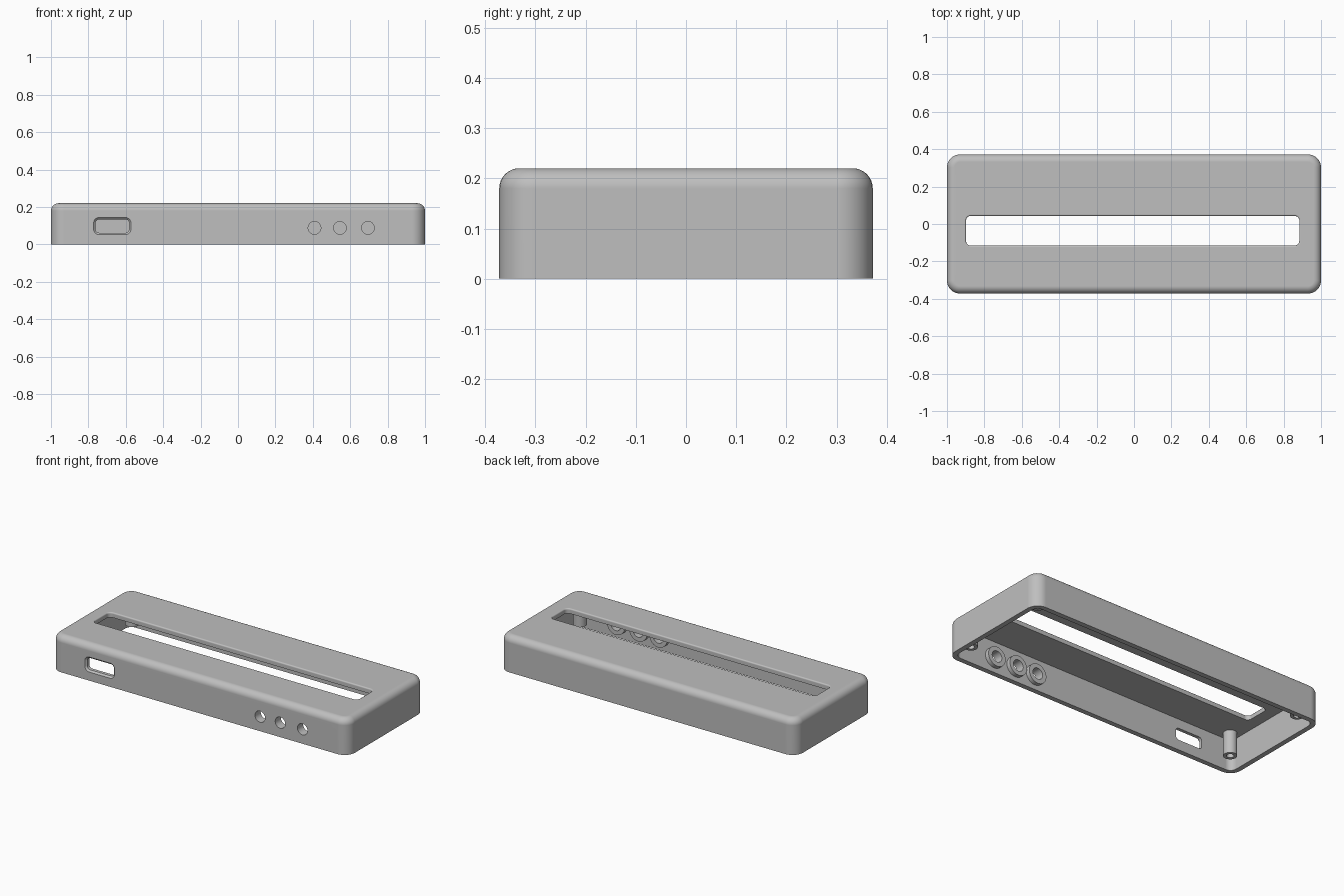
import bpy, bmesh
from math import sin, cos, pi, radians
from mathutils import Matrix

cube = bpy.data.objects.get("Cube")
if cube:
    bpy.data.objects.remove(cube, do_unlink=True)

grey = bpy.data.materials.new("light_grey_plastic")
grey.use_nodes = True
COLOUR = (0.52, 0.52, 0.52, 1)
grey.diffuse_color = COLOUR
grey.node_tree.nodes["Principled BSDF"].inputs["Base Color"].default_value = COLOUR

HALF_X, HALF_Y, HEIGHT, WALL = 1.0, 0.372, 0.22, 0.03
UPRIGHT = Matrix.Rotation(radians(90), 4, "X")   # local z points to the front


def rounded_rect(half_x, half_y, radius, level, cx=0, cy=0, steps=8):
    """Ring of points round a rectangle with rounded corners."""
    ring = []
    for i, (sx, sy) in enumerate([(1, 1), (-1, 1), (-1, -1), (1, -1)]):
        for k in range(steps + 1):
            a = (i + k / steps) * pi / 2
            ring.append((cx + sx * (half_x - radius) + radius * cos(a),
                         cy + sy * (half_y - radius) + radius * sin(a), level))
    return ring


def circle(radius, level, cx, cy, count=32):
    return [(cx + radius * cos(2 * pi * k / count),
             cy + radius * sin(2 * pi * k / count), level) for k in range(count)]


def loft(name, rings, closed=False, matrix=None):
    """Skin a stack of rings, either capped or closed back on itself."""
    bm = bmesh.new()
    loops = [[bm.verts.new(p) for p in ring] for ring in rings]
    pairs = list(zip(loops, loops[1:]))
    if closed:
        pairs.append((loops[-1], loops[0]))
    else:
        bm.faces.new(loops[0])
        bm.faces.new(loops[-1])
    for a, b in pairs:
        for i in range(len(a)):
            j = (i + 1) % len(a)
            bm.faces.new((a[i], a[j], b[j], b[i]))
    bmesh.ops.recalc_face_normals(bm, faces=bm.faces)
    if matrix:
        bm.transform(matrix)
    mesh = bpy.data.meshes.new(name)
    bm.to_mesh(mesh)
    bm.free()
    mesh.materials.append(grey)
    obj = bpy.data.objects.new(name, mesh)
    bpy.context.collection.objects.link(obj)
    return obj


def activate(obj):
    bpy.ops.object.select_all(action="DESELECT")
    obj.select_set(True)
    bpy.context.view_layer.objects.active = obj


def cut(target, cutter):
    mod = target.modifiers.new("cut", "BOOLEAN")
    mod.operation, mod.solver, mod.object = "DIFFERENCE", "EXACT", cutter
    activate(target)
    bpy.ops.object.modifier_apply(modifier=mod.name)
    bpy.data.objects.remove(cutter, do_unlink=True)


def smooth(obj):
    activate(obj)
    bpy.ops.object.shade_smooth_by_angle(angle=radians(30))
    obj.modifiers.new("flat_normals", "WEIGHTED_NORMAL").keep_sharp = True


# Case shell: outside wall, rounded top edge, slot, ceiling, inside wall
CORNER, FILLET, LIP = 0.07, 0.04, 0.008
rings = [rounded_rect(HALF_X, HALF_Y, CORNER, 0)]
for k in range(9):
    a = k / 8 * pi / 2
    inset = FILLET * (1 - cos(a))
    rings.append(rounded_rect(HALF_X - inset, HALF_Y - inset, CORNER - inset,
                              HEIGHT - FILLET + FILLET * sin(a)))
for k in range(5):
    a = k / 4 * pi / 2
    grow = LIP * (1 - sin(a))
    rings.append(rounded_rect(0.891 + grow, 0.079 + grow, 0.025 + grow,
                              HEIGHT - LIP + LIP * cos(a), -0.007, -0.036))
rings.append(rounded_rect(0.891, 0.079, 0.025, HEIGHT - WALL, -0.007, -0.036))
for level in (HEIGHT - WALL, 0):
    rings.append(rounded_rect(HALF_X - WALL, HALF_Y - WALL, CORNER - WALL, level))
case = loft("case_shell", rings, closed=True)

# Port window with a chamfered front edge
CHAMFER = 0.01
port = [rounded_rect(0.1 - inset, 0.046 - inset, 0.03 - inset, depth, -0.672, 0.098)
        for inset, depth in [(0, HALF_Y + 0.05), (0, HALF_Y),
                             (CHAMFER, HALF_Y - CHAMFER), (CHAMFER, HALF_Y - 0.1)]]
cut(case, loft("port_cutter", port, matrix=UPRIGHT))

# Button holes, each with a collar on the inside of the front wall
HOLE, COLLAR, HOLE_Z = 0.034, 0.06, 0.088
for i, x in enumerate((0.409, 0.545, 0.695)):
    ends = (HALF_Y + 0.05, HALF_Y - 0.1)
    cut(case, loft("hole_cutter", [circle(HOLE, d, x, HOLE_Z) for d in ends],
                   matrix=UPRIGHT))
    outer, inner = HALF_Y - WALL + 0.005, HALF_Y - WALL - 0.025
    collar = loft(f"button_collar_{i + 1}",
                  [circle(r, d, x, HOLE_Z) for r, d in
                   [(COLLAR, outer), (COLLAR, inner), (HOLE, inner), (HOLE, outer)]],
                  closed=True, matrix=UPRIGHT)
    smooth(collar)
smooth(case)

# Screw posts hanging from the ceiling, with blind holes
TIP, ROOT = 0.05, HEIGHT - WALL + 0.005
for side, sx in (("left", 1), ("right", -1)):
    for end, sy in (("front", -1), ("back", 1)):
        post = loft(f"{end}_{side}_screw_post",
                    [circle(r, z, sx * 0.91, sy * 0.28) for r, z in
                     [(0.038, ROOT), (0.038, TIP), (0.02, TIP), (0.02, ROOT - 0.03)]])
        smooth(post)
